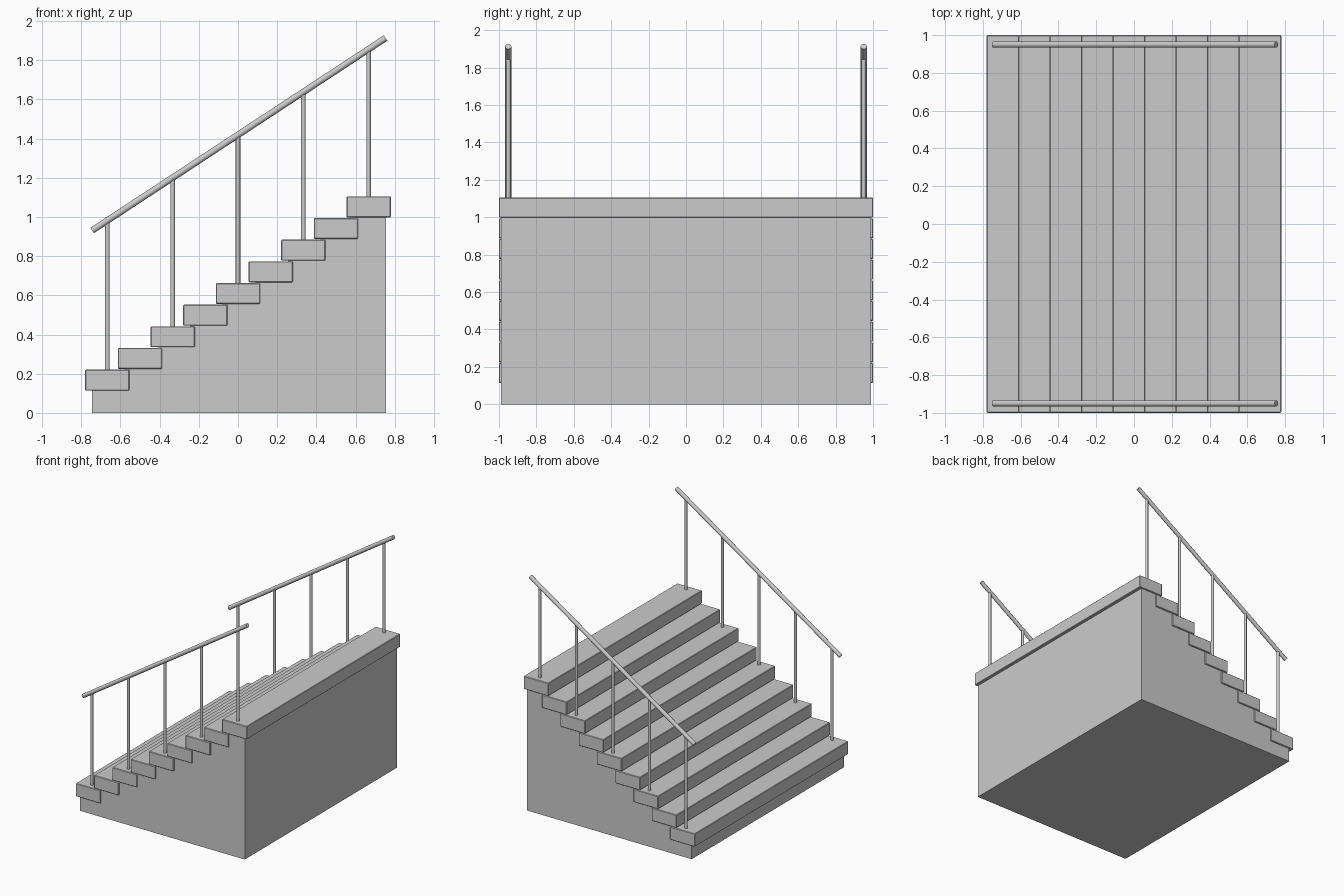
import bpy, bmesh
from mathutils import Vector

if "Cube" in bpy.data.objects:
    bpy.data.objects.remove(bpy.data.objects["Cube"])

STEPS, RUN, RISE = 9, 1.0 / 6, 0.1105


def finish(name, bm):
    bmesh.ops.recalc_face_normals(bm, faces=bm.faces)
    mesh = bpy.data.meshes.new(name)
    bm.to_mesh(mesh)
    bm.free()
    obj = bpy.data.objects.new(name, mesh)
    bpy.context.collection.objects.link(obj)
    return obj


def rod(name, start, end, radius):
    a, b = Vector(start), Vector(end)
    bpy.ops.mesh.primitive_cylinder_add(
        vertices=16, radius=radius, depth=(b - a).length, location=(a + b) / 2,
        rotation=(b - a).to_track_quat('Z', 'Y').to_euler())
    bpy.context.object.name = name
    bpy.ops.object.shade_smooth_by_angle()


# Solid stepped base, extruded across the width
profile = [(-0.745, 0)]
for i in range(STEPS):
    x = -0.745 + i * RUN
    profile += [(x, (i + 1) * RISE + 0.003), (x + RUN, (i + 1) * RISE + 0.003)]
profile += [(0.755, 0)]
bm = bmesh.new()
face = bm.faces.new([bm.verts.new((x, -0.99, z)) for x, z in profile])
ext = bmesh.ops.extrude_face_region(bm, geom=[face], use_keep_orig=True)
moved = [g for g in ext["geom"] if isinstance(g, bmesh.types.BMVert)]
bmesh.ops.translate(bm, verts=moved, vec=(0, 1.98, 0))
finish("stair_base", bm)

# Overhanging treads with softened edges
for i in range(STEPS):
    bm = bmesh.new()
    bmesh.ops.create_cube(bm, size=1)
    bmesh.ops.scale(bm, verts=bm.verts, vec=(0.226, 2.0, 0.107))
    tread = finish(f"tread_{i + 1}", bm)
    tread.location = (-4 * RUN + i * RUN, 0, 0.1675 + i * RISE)
    bevel = tread.modifiers.new("soft_edges", 'BEVEL')
    bevel.width = 0.004
    bevel.segments = 1

# Handrails and posts on both sides
for side, y in (("front", -0.95), ("back", 0.95)):
    rod(f"{side}_handrail", (-0.744, y, 0.931), (0.753, y, 1.913), 0.0165)
    for k in range(5):
        x = (k - 2) * 2 * RUN
        rod(f"{side}_post_{k + 1}", (x, y, 0.21 + 2 * k * RISE), (x, y, 1.415 + 0.656 * x), 0.0115)
